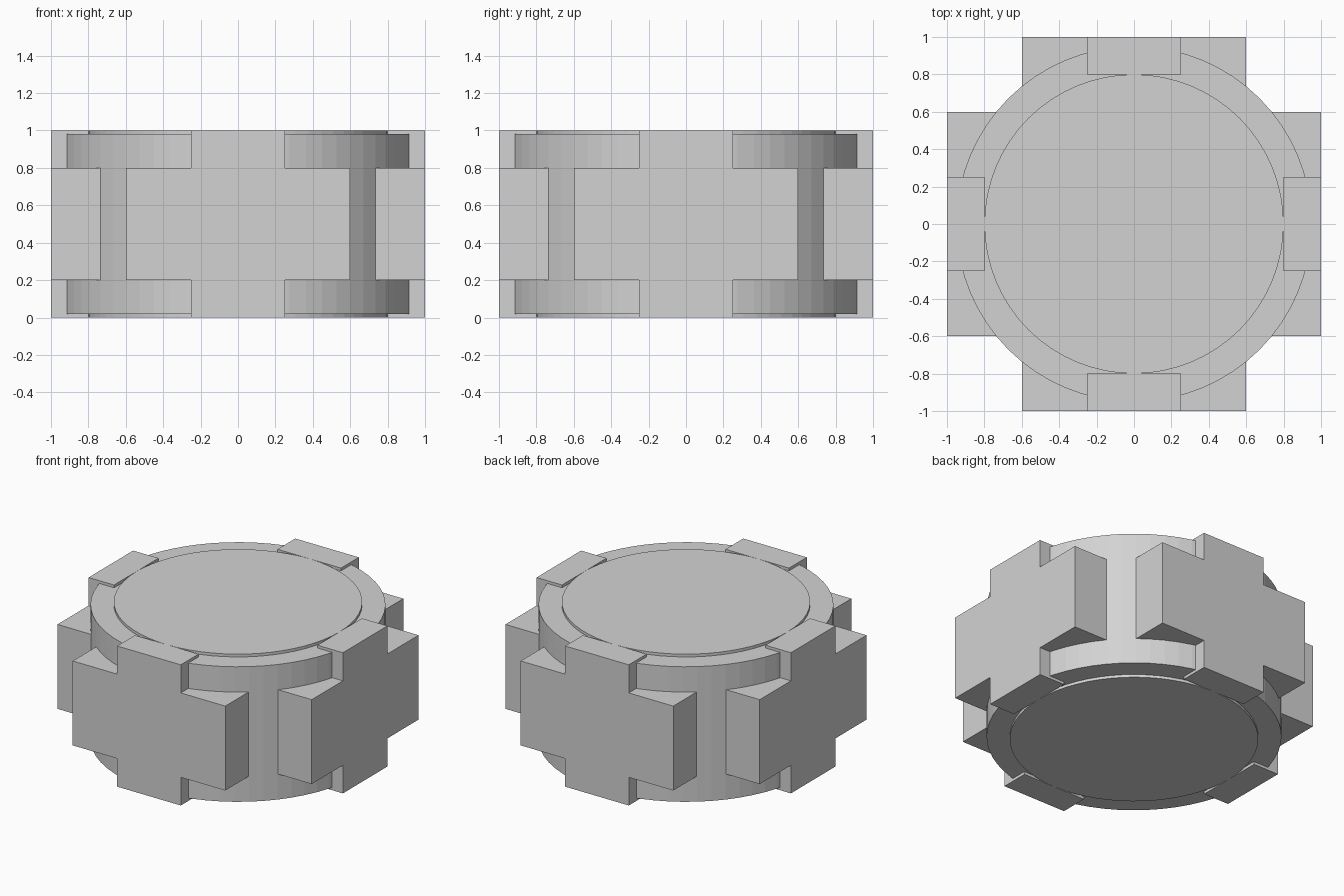
import bpy, bmesh, math
from mathutils import Vector, Matrix

if "Cube" in bpy.data.objects:
    bpy.data.objects.remove(bpy.data.objects["Cube"])

grey = bpy.data.materials.new("plain grey")
grey.diffuse_color = (0.65, 0.65, 0.65, 1)
grey.use_nodes = True
grey.node_tree.nodes["Principled BSDF"].inputs["Base Color"].default_value = grey.diffuse_color


def finish(bm, name):
    bmesh.ops.recalc_face_normals(bm, faces=bm.faces[:])
    mesh = bpy.data.meshes.new(name)
    bm.to_mesh(mesh)
    bm.free()
    mesh.materials.append(grey)
    obj = bpy.data.objects.new(name, mesh)
    bpy.context.collection.objects.link(obj)
    return obj


def disc(name, radius, z0, z1):
    bm = bmesh.new()
    bmesh.ops.create_cone(bm, cap_ends=True, segments=64, radius1=radius, radius2=radius,
                          depth=z1 - z0, matrix=Matrix.Translation((0, 0, (z0 + z1) / 2)))
    return finish(bm, name)


# Wide drum and the slightly taller core that shows as a raised disc
disc("outer_drum", 0.95, 0.02, 0.98)
disc("inner_core", 0.8, 0.0, 1.0)

# Cross-shaped block: short tabs above and below, wide arm running into the drum
cross = [(-.25, 0), (.25, 0), (.25, .2), (.6, .2), (.6, .8), (.25, .8),
         (.25, 1), (-.25, 1), (-.25, .8), (-.6, .8), (-.6, .2), (-.25, .2)]


def cross_block(name, angle):
    bm = bmesh.new()
    front = [bm.verts.new((x, -1, z)) for x, z in cross]
    back = [bm.verts.new((x, -0.8, z)) for x, z in cross]
    bm.faces.new(front)
    for i in range(12):
        j = (i + 1) % 12
        bm.faces.new((front[j], front[i], back[i], back[j]))
    for ids in ((11, 2, 1, 0), (8, 7, 6, 5)):
        bm.faces.new([back[i] for i in ids])
    arm = bm.faces.new([back[i] for i in (11, 10, 9, 8, 5, 4, 3, 2)])
    arm = bmesh.ops.extrude_discrete_faces(bm, faces=[arm])["faces"][0]
    bmesh.ops.translate(bm, verts=arm.verts[:], vec=Vector((0, 0.15, 0)))
    bmesh.ops.recalc_face_normals(bm, faces=bm.faces[:])
    bmesh.ops.dissolve_limit(bm, angle_limit=0.01, verts=bm.verts[:], edges=bm.edges[:])
    bmesh.ops.rotate(bm, verts=bm.verts[:], cent=(0, 0, 0), matrix=Matrix.Rotation(angle, 3, 'Z'))
    return finish(bm, name)


for k, side in enumerate(("front", "right", "back", "left")):
    cross_block(side + "_cross_block", k * math.pi / 2)
